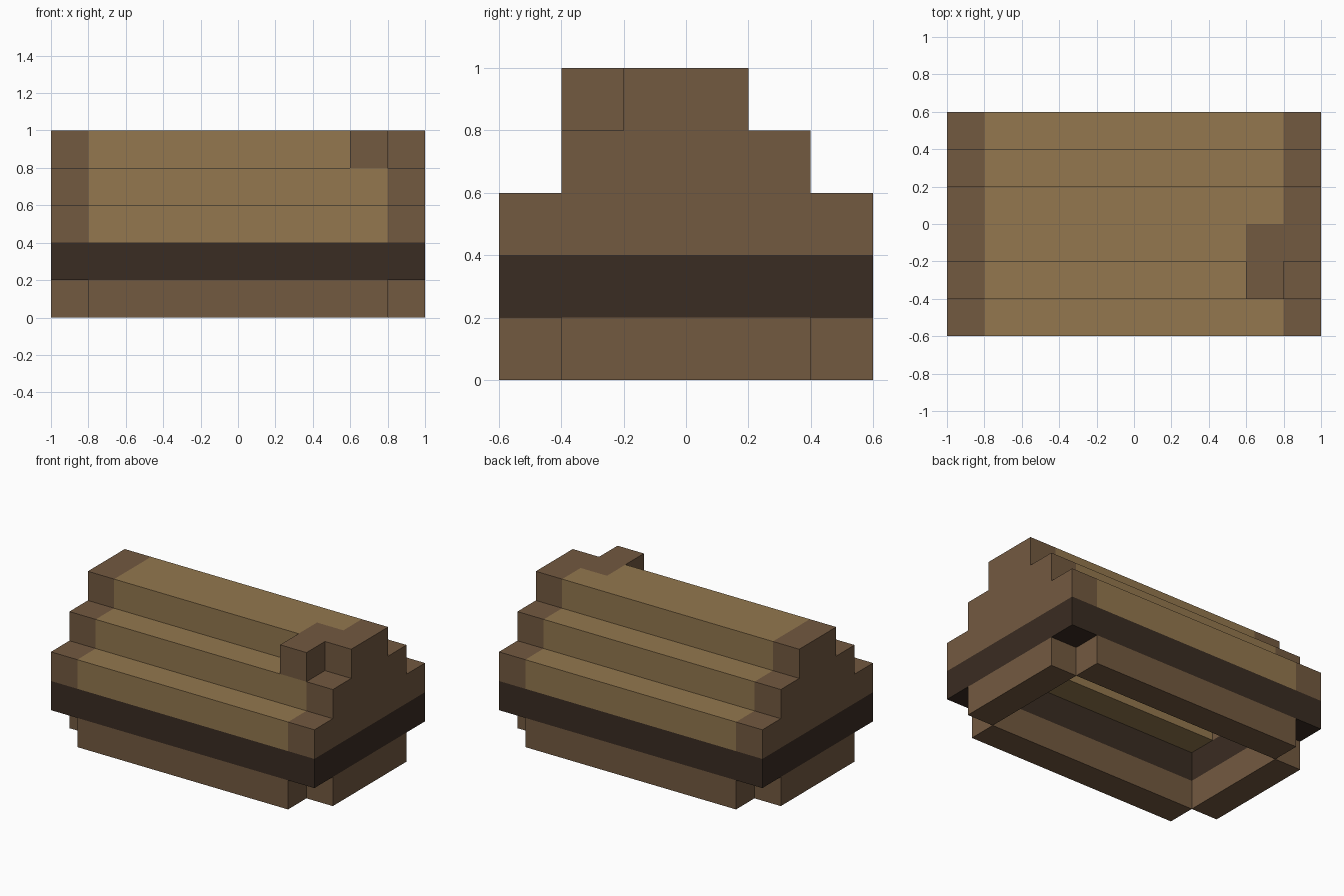
import bpy, bmesh
from mathutils import Vector

cube = bpy.data.objects.get("Cube")
if cube:
    bpy.data.objects.remove(cube, do_unlink=True)

U = 0.2  # one block


def material(name, rgb):
    mat = bpy.data.materials.new(name)
    mat.use_nodes = True
    mat.diffuse_color = (*rgb, 1)
    mat.node_tree.nodes["Principled BSDF"].inputs["Base Color"].default_value = (*rgb, 1)
    return mat


brown = material("brown wood", (0.171, 0.100, 0.051))
tan = material("tan wood", (0.292, 0.187, 0.077))
dark = material("dark wood", (0.042, 0.025, 0.016))


def prism(name, outline, place, depth, mat):
    """Extrude a flat outline, in blocks; place maps each outline point to 3D."""
    bm = bmesh.new()
    face = bm.faces.new([bm.verts.new(Vector(place(*p)) * U) for p in outline])
    ext = bmesh.ops.extrude_face_region(bm, geom=[face])
    moved = [v for v in ext["geom"] if isinstance(v, bmesh.types.BMVert)]
    bmesh.ops.translate(bm, verts=moved, vec=Vector(depth) * U)
    bmesh.ops.recalc_face_normals(bm, faces=bm.faces)
    mesh = bpy.data.meshes.new(name)
    bm.to_mesh(mesh)
    bm.free()
    mesh.materials.append(mat)
    obj = bpy.data.objects.new(name, mesh)
    bpy.context.collection.objects.link(obj)
    return obj


def box(name, x, y, z, mat):
    outline = [(x[0], y[0]), (x[1], y[0]), (x[1], y[1]), (x[0], y[1])]
    return prism(name, outline, lambda a, b: (a, b, z[0]), (0, 0, z[1] - z[0]), mat)


def mirrored(half):
    """Complete a half outline across the centre line."""
    return half + [(-a, b) for a, b in reversed(half)]


# Base walls with open corners, and the dark band above them
for side, label in ((-1, "front"), (1, "back")):
    y = sorted((2 * side, 3 * side))
    box(label + "_base_wall", (-4, 4), y, (0, 1), brown)
    box(label + "_dark_beam", (-5, 5), y, (1, 2), dark)
for side, label in ((-1, "right"), (1, "left")):
    x = sorted((4 * side, 5 * side))
    box(label + "_base_wall", x, (-2, 2), (0, 1), brown)
    box(label + "_dark_beam", x, (-2, 2), (1, 2), dark)

# Stepped gable ends
gable = mirrored([(3, 2), (3, 3), (2, 3), (2, 4), (1, 4), (1, 5)])
for x, label in ((-5, "right"), (4, "left")):
    prism(label + "_gable", gable, lambda a, b: (x, a, b), (1, 0, 0), brown)

# Stepped roof, hollow underneath
roof = mirrored([(1, 3), (1, 2), (3, 2), (3, 3), (2, 3), (2, 4)])
prism("stepped_roof", roof, lambda a, b: (-4, a, b), (8, 0, 0), tan)

# Ridge, notched to receive the chimney
ridge = [(-4, -1), (3, -1), (3, 0), (4, 0), (4, 1), (-4, 1)]
prism("roof_ridge", ridge, lambda a, b: (a, b, 4), (0, 0, 1), tan)
box("chimney", (3, 4), (-2, 0), (4, 5), brown)
